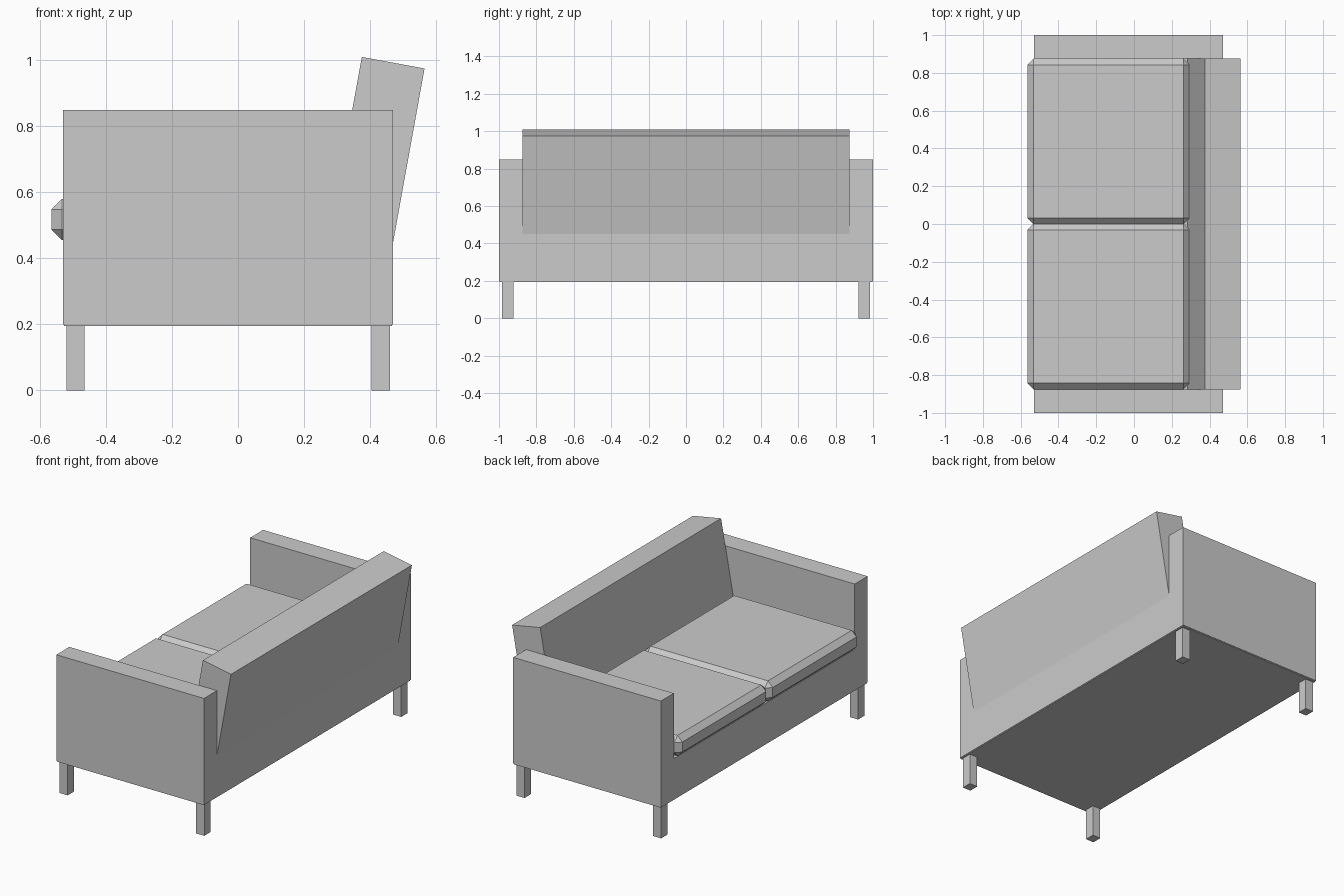
import bpy, bmesh

if "Cube" in bpy.data.objects:
    bpy.data.objects.remove(bpy.data.objects["Cube"])


def make_object(name, bm):
    bmesh.ops.recalc_face_normals(bm, faces=bm.faces)
    mesh = bpy.data.meshes.new(name)
    bm.to_mesh(mesh)
    bm.free()
    obj = bpy.data.objects.new(name, mesh)
    bpy.context.collection.objects.link(obj)
    return obj


def extrude_profile(name, points, vector):
    bm = bmesh.new()
    face = bm.faces.new([bm.verts.new(p) for p in points])
    new = bmesh.ops.extrude_face_region(bm, geom=[face], use_keep_orig=True)["geom"]
    bmesh.ops.translate(bm, vec=vector,
                        verts=[g for g in new if isinstance(g, bmesh.types.BMVert)])
    return make_object(name, bm)


def box(name, x, y, z):
    pts = [(x[0], y[0], z[0]), (x[1], y[0], z[0]),
           (x[1], y[1], z[0]), (x[0], y[1], z[0])]
    return extrude_profile(name, pts, (0, 0, z[1] - z[0]))


# Body: U-shaped section joining both arms and the seat base
section = [(-1, .2), (1, .2), (1, .85), (.875, .85),
           (.875, .45), (-.875, .45), (-.875, .85), (-1, .85)]
extrude_profile("arms_and_base", [(-.53, y, z) for y, z in section], (1, 0, 0))

# Thin panel under the body
box("bottom_panel", (-.527, .467), (-.997, .997), (.195, .203))

# Leaning backrest
back = [(.47, .45), (.565, .975), (.375, 1.01), (.28, .485)]
extrude_profile("backrest", [(x, -.875, z) for x, z in back], (0, 1.75, 0))

# Seat cushions and legs, mirrored left and right
for side, s in (("left", 1), ("right", -1)):
    ys = sorted((0, s * .875))
    cushion = box(side + "_seat_cushion", (-.565, .295), ys, (.455, .58))
    bevel = cushion.modifiers.new("chamfer", 'BEVEL')
    bevel.width = .032
    bevel.segments = 1
    ys = sorted((s * .922, s * .983))
    box(side + "_front_leg", (-.52, -.465), ys, (0, .2))
    box(side + "_back_leg", (.405, .46), ys, (0, .2))
